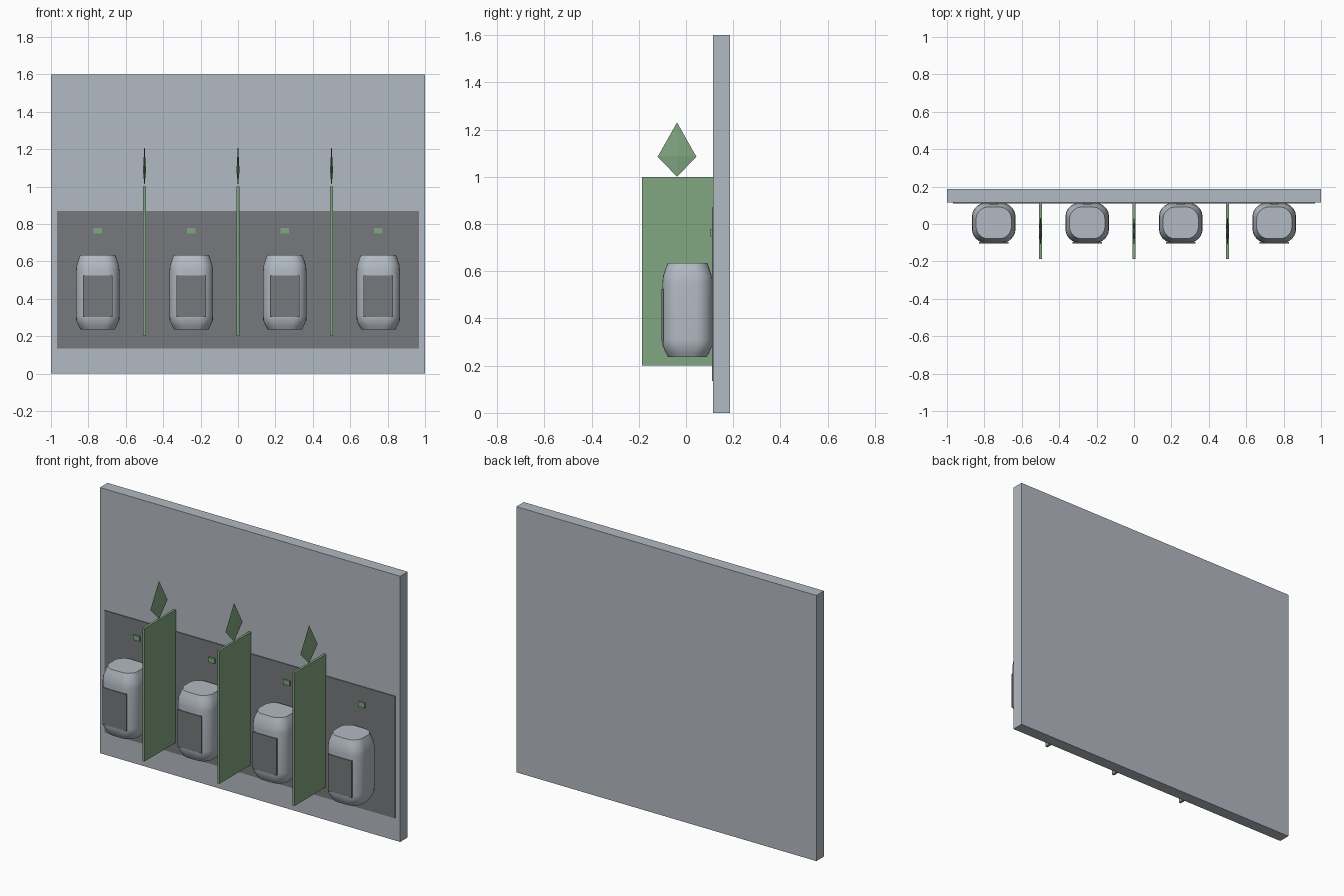
import bpy, bmesh, math

if "Cube" in bpy.data.objects:
    bpy.data.objects.remove(bpy.data.objects["Cube"])


def material(name, rgb):
    m = bpy.data.materials.new(name)
    m.diffuse_color = (*rgb, 1)
    m.use_nodes = True
    m.node_tree.nodes["Principled BSDF"].inputs["Base Color"].default_value = m.diffuse_color
    return m


GREY = material("pale blue grey", (0.45, 0.49, 0.54))
DARK = material("dark grey", (0.18, 0.19, 0.205))
GREEN = material("muted green", (0.22, 0.38, 0.22))


def finish(name, bm, mat, smooth=False):
    bmesh.ops.recalc_face_normals(bm, faces=bm.faces)
    me = bpy.data.meshes.new(name)
    bm.to_mesh(me)
    bm.free()
    me.materials.append(mat)
    ob = bpy.data.objects.new(name, me)
    bpy.context.collection.objects.link(ob)
    if smooth:
        bpy.ops.object.select_all(action='DESELECT')
        ob.select_set(True)
        bpy.context.view_layer.objects.active = ob
        bpy.ops.object.shade_smooth_by_angle(angle=math.radians(35))
    return ob


def box(name, x, y, z, mat):
    """Box from (min, max) ranges."""
    bm = bmesh.new()
    bmesh.ops.create_cube(bm, size=1)
    for v in bm.verts:
        v.co = [sum(r) / 2 + c * (r[1] - r[0]) for r, c in zip((x, y, z), v.co)]
    return finish(name, bm, mat)


def loft(name, rings, mat, smooth):
    """Skin closed rings of points, capping both ends."""
    bm = bmesh.new()
    rows = [[bm.verts.new(p) for p in ring] for ring in rings]
    n = len(rows[0])
    for a, b in zip(rows, rows[1:]):
        for i in range(n):
            j = (i + 1) % n
            bm.faces.new((a[i], a[j], b[j], b[i]))
    bm.faces.new(rows[0])
    bm.faces.new(rows[-1])
    return finish(name, bm, mat, smooth)


def rounded_ring(cx, cy, hx, hy, z, r, bulge=0.006, seg=6):
    """Rounded rectangle with slightly bowed sides."""
    pts = []
    for k, (sx, sy) in enumerate(((1, 1), (-1, 1), (-1, -1), (1, -1))):
        for i in range(seg + 1):
            a = math.pi / 2 * (k + i / seg)
            pts.append((cx + sx * (hx - bulge - r) + (r + bulge * abs(math.cos(a))) * math.cos(a),
                        cy + sy * (hy - bulge - r) + (r + bulge * abs(math.sin(a))) * math.sin(a), z))
    return pts


def spike(name, x):
    """Thin kite-shaped double pyramid on top of a divider."""
    bm = bmesh.new()
    ring = [bm.verts.new(p) for p in ((x - 0.008, -0.038, 1.085), (x, -0.12, 1.085),
                                      (x + 0.008, -0.038, 1.085), (x, 0.044, 1.085))]
    for z in (1.0, 1.23):
        tip = bm.verts.new((x, -0.038, z))
        for i in range(4):
            bm.faces.new((ring[i], ring[(i + 1) % 4], tip))
    return finish(name, bm, GREEN)


# Wall and the dark splash panel on it
box("wall", (-1, 1), (0.115, 0.187), (0, 1.6), GREY)
box("splash_panel", (-0.968, 0.968), (0.110, 0.116), (0.135, 0.87), DARK)

# Four basins, each with a front plate and a flush button
for n, x in enumerate((-0.75, -0.25, 0.25, 0.75), 1):
    profile = ((0.237, 0.024), (0.255, 0.014), (0.285, 0.001), (0.31, 0.0),
               (0.55, 0.0), (0.58, 0.003), (0.61, 0.013), (0.635, 0.022))
    rings = [rounded_ring(x, 0.006, 0.116 - d, 0.106 - d, z, 0.062 - d * 0.4)
             for z, d in profile]
    loft(f"basin_{n}", rings, GREY, True)
    box(f"basin_plate_{n}", (x - 0.079, x + 0.079), (-0.104, -0.096), (0.303, 0.525), DARK)
    box(f"flush_button_{n}", (x - 0.022, x + 0.022), (0.103, 0.112), (0.748, 0.778), GREEN)

# Dividers between basins with kite ornaments
for n, x in enumerate((-0.5, 0, 0.5), 1):
    box(f"divider_{n}", (x - 0.007, x + 0.007), (-0.187, 0.114), (0.2, 1.0), GREEN)
    spike(f"kite_ornament_{n}", x)
